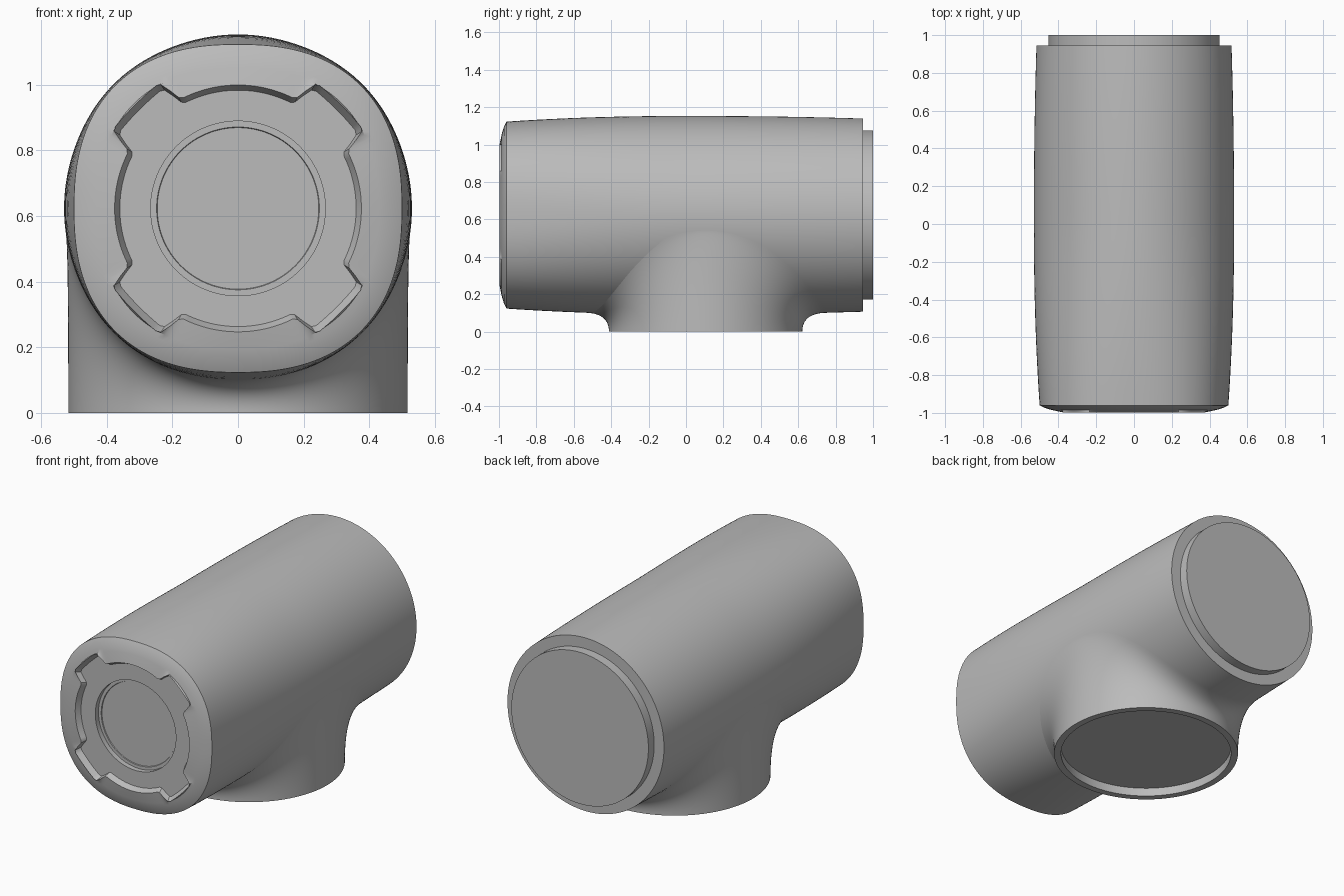
import bpy, bmesh, math
from math import sin, cos, pi, radians

cube = bpy.data.objects.get("Cube")
if cube:
    bpy.data.objects.remove(cube, do_unlink=True)

grey = bpy.data.materials.new("plain grey")
grey.use_nodes = True
COLOUR = (0.5, 0.5, 0.5, 1)
grey.diffuse_color = COLOUR
grey.node_tree.nodes["Principled BSDF"].inputs["Base Color"].default_value = COLOUR

SEG = 192
AXIS_Z = 0.623      # height of the barrel axis
NECK_Y = 0.105      # centre of the outlet neck
NECK_R = 0.517


def loft(name, rings, cap_start=True, cap_end=True):
    """Skin a list of equal-length closed rings and cap the ends."""
    bm = bmesh.new()
    rows = [[bm.verts.new(p) for p in ring] for ring in rings]
    for a, b in zip(rows, rows[1:]):
        for i in range(SEG):
            j = (i + 1) % SEG
            bm.faces.new((a[i], a[j], b[j], b[i]))
    if cap_start:
        bm.faces.new(rows[0][::-1])
    if cap_end:
        bm.faces.new(rows[-1])
    bmesh.ops.recalc_face_normals(bm, faces=bm.faces)
    mesh = bpy.data.meshes.new(name)
    bm.to_mesh(mesh)
    bm.free()
    mesh.materials.append(grey)
    obj = bpy.data.objects.new(name, mesh)
    bpy.context.collection.objects.link(obj)
    bpy.ops.object.select_all(action='DESELECT')
    obj.select_set(True)
    bpy.context.view_layer.objects.active = obj
    bpy.ops.object.shade_smooth_by_angle(angle=radians(28))
    return obj


def barrel_radius(y):
    """Gently bulging barrel, a little slimmer at the front."""
    drop = 0.030 if y < 0 else 0.014
    return 0.53 - drop * abs(y / 0.955) ** 2.2


def ring(y, radius):
    """Ring around the barrel axis; radius is a function of angle."""
    pts = []
    for i in range(SEG):
        t = 2 * pi * i / SEG
        r = radius(t)
        pts.append((r * cos(t), y, AXIS_Z + r * sin(t)))
    return pts


def squircle(r, n=2.0):
    return lambda t: r / (abs(cos(t)) ** n + abs(sin(t)) ** n) ** (1 / n)


def lobed(r, lobe):
    """Circle with four diagonal bayonet lobes."""
    def radius(t):
        off = abs((t % (pi / 2)) - pi / 4)
        k = min(1, max(0, (radians(18) - off) / radians(6)))
        k = k * k * (3 - 2 * k)
        # lobes have a flat, slightly chamfered outer edge
        return r + k * (lobe / cos(off) ** 0.5 - r)
    return radius


# Barrel: back spigot, shoulder, bulged wall
rings = [ring(1.0, squircle(0.452)), ring(0.945, squircle(0.452))]
for i in range(25):
    y = 0.945 - 1.905 * i / 24
    n = 2 + 0.4 * max(0, -y / 0.96) ** 1.5
    rings.append(ring(y, squircle(barrel_radius(y), n)))

# Domed front face
for y, r, n in [(-0.972, 0.476, 2.4), (-0.982, 0.445, 2.35), (-0.986, 0.43, 2.3)]:
    rings.append(ring(y, squircle(r, n)))

# Bayonet recess with sloped wall, then the central bore
rings += [ring(-0.997, lobed(0.376, 0.445)),
          ring(-0.965, lobed(0.360, 0.425)),
          ring(-0.965, squircle(0.266)),
          ring(-0.935, squircle(0.266)),
          ring(-0.935, squircle(0.248)),
          ring(-0.930, squircle(0.246))]
loft("barrel", rings)

# Outlet neck: vertical foot blending tangentially into the barrel
foot, mid, top = [], [], []
for i in range(SEG):
    t = 2 * pi * i / SEG
    x, y = NECK_R * cos(t), NECK_Y + NECK_R * sin(t)
    phi = radians(81) * cos(t)
    y2 = NECK_Y + 0.65 * sin(t)
    R = barrel_radius(y2) + 0.0005
    foot.append((x, y, 0))
    mid.append((x, y, AXIS_Z - (R - x * sin(phi)) / cos(phi)))
    top.append((R * sin(phi), y2, AXIS_Z - R * cos(phi)))


def blend(u):
    w = ((1 - u) ** 2, 2 * u * (1 - u), u * u)
    return [tuple(sum(k * p[c] for k, p in zip(w, trio)) for c in range(3))
            for trio in zip(foot, mid, top)]


def flat_ring(z, r):
    return [(r * cos(2 * pi * i / SEG), NECK_Y + r * sin(2 * pi * i / SEG), z)
            for i in range(SEG)]


neck = [flat_ring(0.05, 0.478), flat_ring(0, 0.478)]
neck += [blend(i / 20) for i in range(21)]
loft("outlet_neck", neck, cap_end=False)
